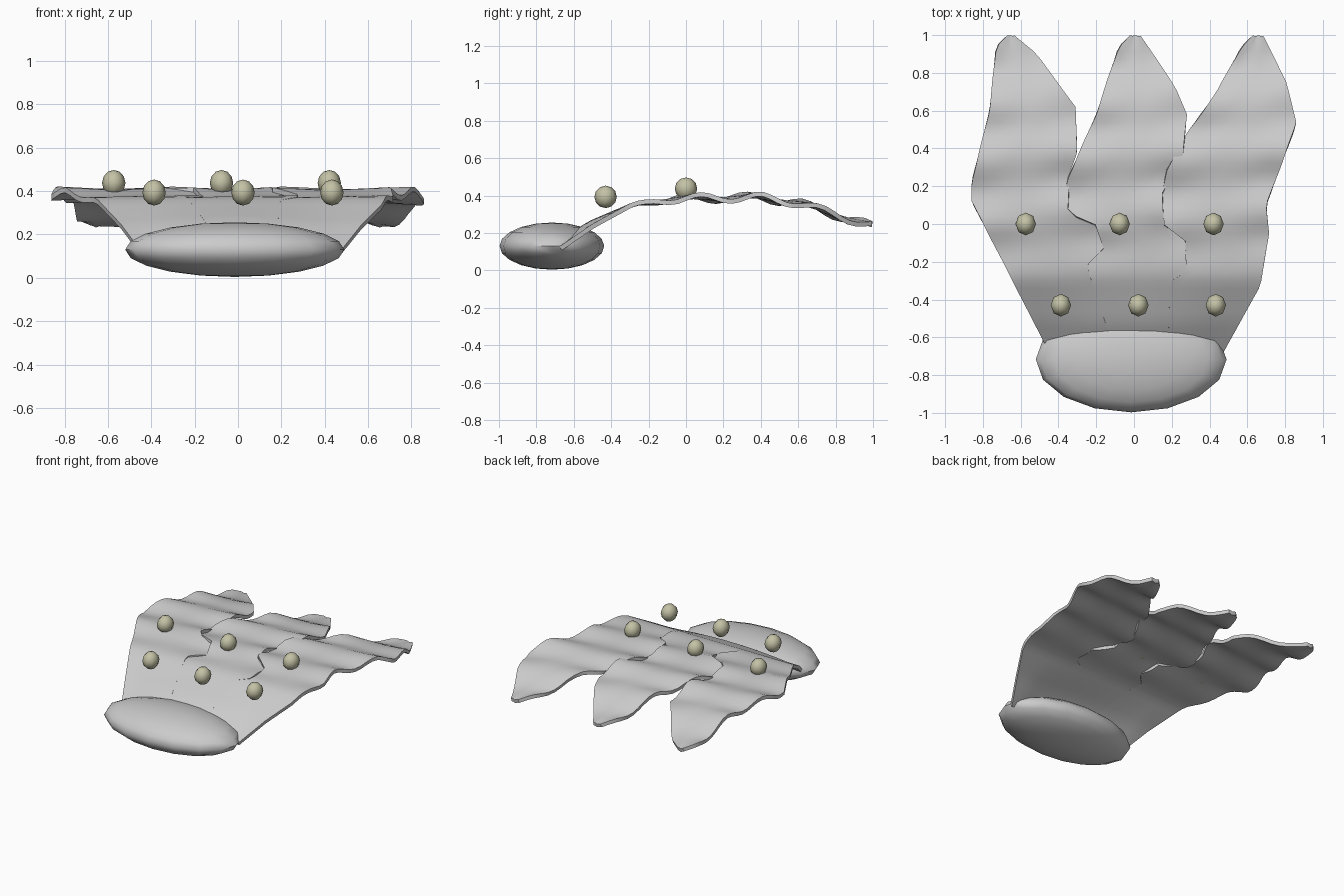
import bpy, bmesh, math

if "Cube" in bpy.data.objects:
    bpy.data.objects.remove(bpy.data.objects["Cube"])

def smooth(ob, angle=40):
    bpy.ops.object.select_all(action='DESELECT')
    ob.select_set(True)
    bpy.context.view_layer.objects.active = ob
    bpy.ops.object.shade_smooth_by_angle(angle=math.radians(angle))

def interp(pts, t):
    for (a, u), (b, v) in zip(pts, pts[1:]):
        if t <= b:
            return u + (v - u) * (t - a) / (b - a)
    return pts[-1][1]

def ball(name, loc, scale, seg, rings, mat=None):
    bpy.ops.mesh.primitive_uv_sphere_add(segments=seg, ring_count=rings, radius=1, location=loc)
    ob = bpy.context.object
    ob.name = name
    ob.scale = scale
    bpy.ops.object.transform_apply(location=False, rotation=False)
    if mat:
        ob.data.materials.append(mat)
    smooth(ob, 60)

# Side profile shared by the blades: (y, z)
profile = [(-.68, .11), (-.5, .235), (-.28, .355), (0, .385), (.4, .39), (.6, .36), (1, .235)]

# Outer edges and the seams between blades: (y, x)
outer_left = [(-.67, -.45), (.12, -.86), (.22, -.86), (.6, -.765), (.94, -.73), (1, -.67)]
outer_right = [(-.67, .475), (-.32, .67), (-.05, .715), (.1, .7), (.53, .86), (.74, .81), (1, .68)]
seam_left = [(-.67, -.1), (-.22, -.25), (-.13, -.16), (.01, -.21), (.05, -.35)]
seam_right = [(-.67, .18), (-.3, .19), (-.25, .28), (-.07, .27), (-.02, .16), (.16, .15)]

# Free edges of the tips, continuing each seam
left_tip = [(.28, -.34), (.38, -.3), (.62, -.31), (.9, -.52), (1, -.64)]
middle_tip_l = [(.22, -.36), (.4, -.28), (.58, -.2), (.94, -.08), (1, -.02)]
middle_tip_r = [(.37, .26), (.58, .28), (.72, .22), (1, .03)]
right_tip = [(.28, .17), (.48, .28), (.7, .44), (.94, .57), (1, .63)]

def blade(name, left, right, rows=40, cols=8):
    bm = bmesh.new()
    grid = []
    for i in range(rows + 1):
        y = -.67 + 1.665 * i / rows
        xl, xr = interp(left, y), interp(right, y)
        fade = min(1, max(0, (y + .3) / .3))
        row = []
        for j in range(cols + 1):
            s = j / cols
            # ripple is strongest along the edges
            amp = fade * (.007 + .013 * abs(2 * s - 1))
            wave = math.cos(2 * math.pi * (y - .08 + .08 * (1 - s)) / .32)
            # raised centre near the root
            arch = .03 * max(0, min(1, (-.3 - y) / .25))
            x = xl + (xr - xl) * s
            z = interp(profile, y) + amp * wave + arch * max(0, 1 - (x / .45) ** 2)
            row.append(bm.verts.new((x, y, z)))
        grid.append(row)
    for a, b in zip(grid, grid[1:]):
        for j in range(cols):
            bm.faces.new((a[j], a[j + 1], b[j + 1], b[j]))
    me = bpy.data.meshes.new(name)
    bm.to_mesh(me)
    bm.free()
    ob = bpy.data.objects.new(name, me)
    bpy.context.collection.objects.link(ob)
    mod = ob.modifiers.new('thickness', 'SOLIDIFY')
    mod.thickness = .024
    mod.offset = 0
    bpy.context.view_layer.objects.active = ob
    bpy.ops.object.modifier_apply(modifier=mod.name)
    smooth(ob)

# Rounded base
ball('base', (-.015, -.717, .13), (.505, .28, .126), 16, 10)

# Three wavy blades side by side
blade('left_blade', outer_left, seam_left + left_tip)
blade('middle_blade', seam_left + middle_tip_l, seam_right + middle_tip_r)
blade('right_blade', seam_right + right_tip, outer_right)

# Two rows of small beads floating over the blades
bead_mat = bpy.data.materials.new('bead_olive')
bead_mat.diffuse_color = (.55, .54, .38, 1)
bead_mat.use_nodes = True
bead_mat.node_tree.nodes["Principled BSDF"].inputs["Base Color"].default_value = bead_mat.diffuse_color
for y, z, x0, step in ((0, .437, -.573, .497), (-.43, .393, -.387, .41)):
    for k in range(3):
        ball('bead', (x0 + step * k, y, z), (.054, .06, .06), 8, 6, bead_mat)
